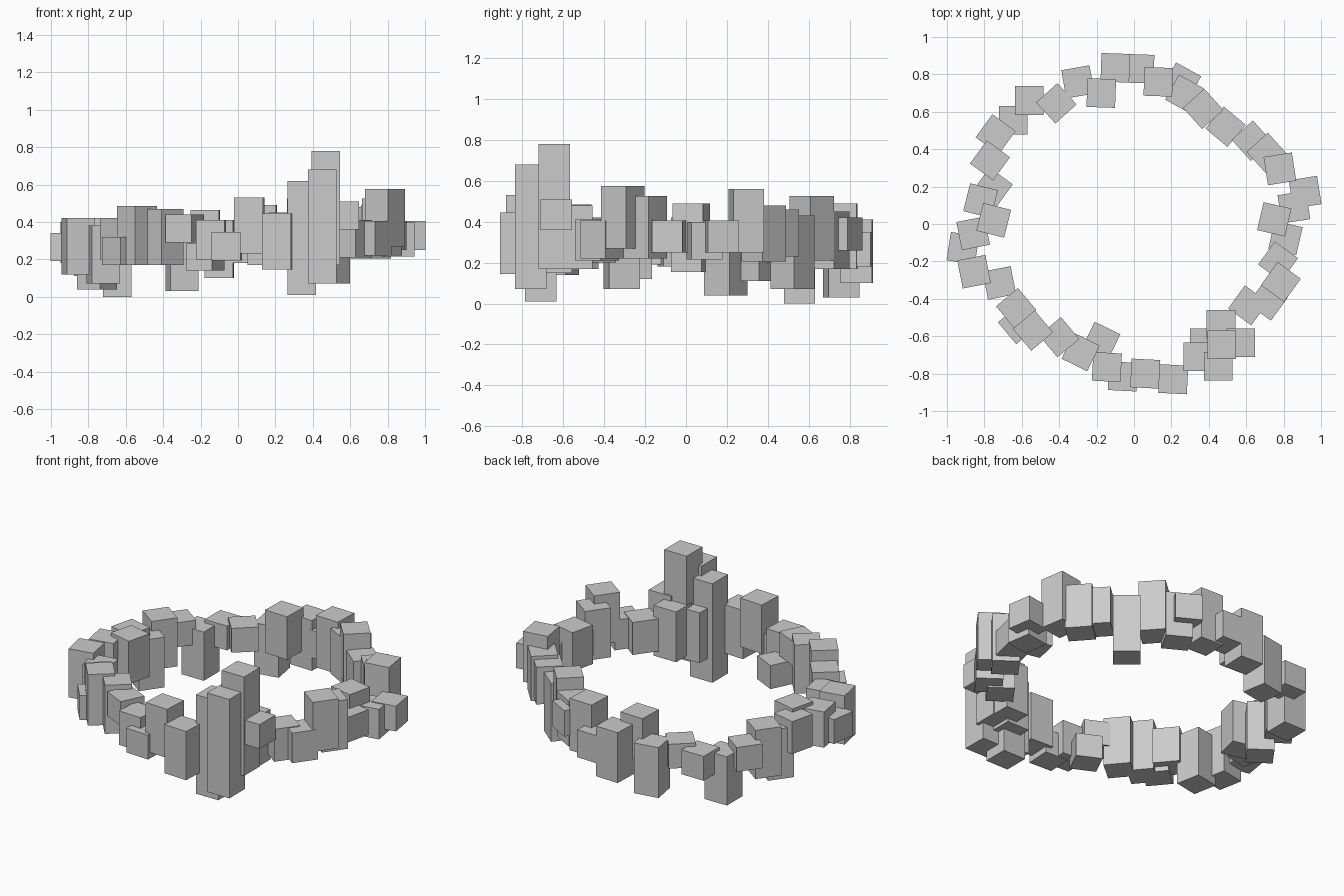
import bpy
from math import radians

SIDE = 0.153  # every block has the same square footprint


def run(name, turn, blocks):
    """A run of upright blocks sharing one turn: (x, y, bottom, top)."""
    for x, y, low, high in blocks:
        bpy.ops.mesh.primitive_cube_add(
            size=1, location=(x, y, (low + high) / 2), rotation=(0, 0, radians(turn)))
        ob = bpy.context.object
        ob.name = name
        ob.scale = (SIDE, SIDE, high - low)


# back of the ring
run("back_block", -2, [(-0.10, 0.835, 0.10, 0.41), (0.03, 0.83, 0.18, 0.35),
                       (-0.175, 0.70, 0.20, 0.465), (0.13, 0.76, 0.17, 0.49)])
run("back_left_block", 10, [(-0.30, 0.76, 0.03, 0.34)])
run("back_left_block", 42, [(-0.415, 0.645, 0.19, 0.34)])
run("back_left_block", 0, [(-0.56, 0.66, 0.17, 0.32), (-0.645, 0.555, 0.00, 0.30)])

# left side
run("left_block", -36, [(-0.74, 0.48, 0.20, 0.35), (-0.77, 0.34, 0.11, 0.41),
                        (-0.755, 0.195, 0.04, 0.35)])
run("left_block", -14, [(-0.82, 0.125, 0.20, 0.40), (-0.75, 0.02, 0.155, 0.42)])
run("left_block", -9, [(-0.915, -0.13, 0.19, 0.34)])
run("left_block", 11, [(-0.86, -0.05, 0.18, 0.40), (-0.855, -0.255, 0.12, 0.42),
                       (-0.72, -0.315, 0.07, 0.38)])

# front left
run("front_left_block", 40, [(-0.63, -0.45, 0.20, 0.42), (-0.62, -0.535, 0.17, 0.32),
                             (-0.54, -0.57, 0.17, 0.485), (-0.40, -0.605, 0.17, 0.47)])
run("front_left_block", -26, [(-0.285, -0.685, 0.29, 0.44), (-0.175, -0.625, 0.14, 0.285)])

# front
run("front_block", -3, [(-0.145, -0.765, 0.20, 0.41), (-0.06, -0.815, 0.195, 0.345),
                        (0.06, -0.80, 0.23, 0.53), (0.21, -0.83, 0.145, 0.445)])

# tall cluster at the front right
run("tall_block", 0, [(0.34, -0.71, 0.01, 0.62), (0.45, -0.76, 0.07, 0.68),
                      (0.47, -0.645, 0.17, 0.78)])
run("cluster_block", 0, [(0.375, -0.635, 0.15, 0.46), (0.465, -0.535, 0.17, 0.48),
                         (0.57, -0.635, 0.36, 0.51)])

# right side
run("right_block", -36, [(0.61, -0.435, 0.21, 0.41), (0.715, -0.41, 0.22, 0.405),
                         (0.785, -0.31, 0.27, 0.575), (0.77, -0.20, 0.22, 0.525)])
run("right_block", -13, [(0.81, -0.075, 0.25, 0.405), (0.75, 0.025, 0.25, 0.49)])
run("right_block", 9, [(0.855, 0.09, 0.215, 0.40), (0.915, 0.17, 0.25, 0.405),
                       (0.78, 0.295, 0.25, 0.56)])

# back right
run("back_right_block", 42, [(0.71, 0.38, 0.205, 0.48), (0.63, 0.445, 0.23, 0.46),
                             (0.37, 0.615, 0.21, 0.525)])
run("back_right_block", -40, [(0.49, 0.52, 0.07, 0.43)])
run("back_right_block", -29, [(0.27, 0.695, 0.17, 0.45), (0.255, 0.76, 0.26, 0.42)])
